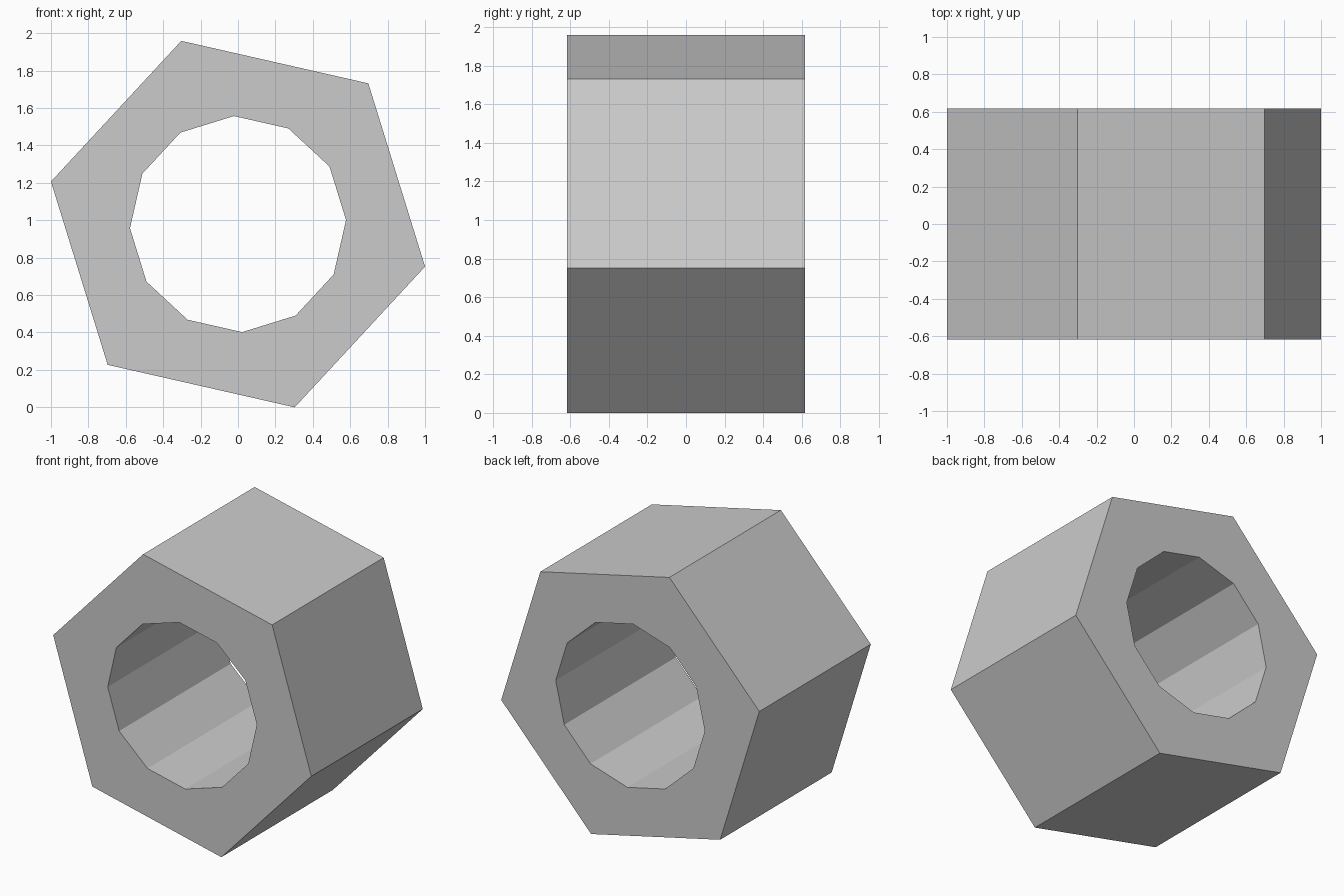
import bpy, bmesh
from math import sin, cos, radians

if "Cube" in bpy.data.objects:
    bpy.data.objects.remove(bpy.data.objects["Cube"])

OUTER_R, BORE_R, HALF_DEPTH, CENTRE_Z = 1.0255, 0.578, 0.617, 0.979
TILT = -12.8  # angle of the first hexagon corner, degrees

bm = bmesh.new()


def ring(count, radius, start, y):
    angles = [radians(start + 360 * i / count) for i in range(count)]
    return [bm.verts.new((radius * cos(a), y, CENTRE_Z + radius * sin(a))) for a in angles]


# Hexagonal outside and twelve-sided bore, at the front and back
ends = []
for y in (-HALF_DEPTH, HALF_DEPTH):
    ends.append((ring(6, OUTER_R, TILT, y), ring(12, BORE_R, TILT + 15, y)))

# End faces: a triangle at each hexagon corner, a quad along each side
for hexagon, bore in ends:
    for i in range(6):
        bm.faces.new((hexagon[i], bore[2 * i], bore[2 * i - 1]))
        bm.faces.new((hexagon[i], hexagon[(i + 1) % 6], bore[2 * i + 1], bore[2 * i]))

# Outer sides and bore walls
for front, back in zip(*ends):
    n = len(front)
    for i in range(n):
        j = (i + 1) % n
        bm.faces.new((front[i], front[j], back[j], back[i]))

bmesh.ops.recalc_face_normals(bm, faces=bm.faces)
mesh = bpy.data.meshes.new("hex_nut")
bm.to_mesh(mesh)
bm.free()
nut = bpy.data.objects.new("hex_nut", mesh)
bpy.context.collection.objects.link(nut)
